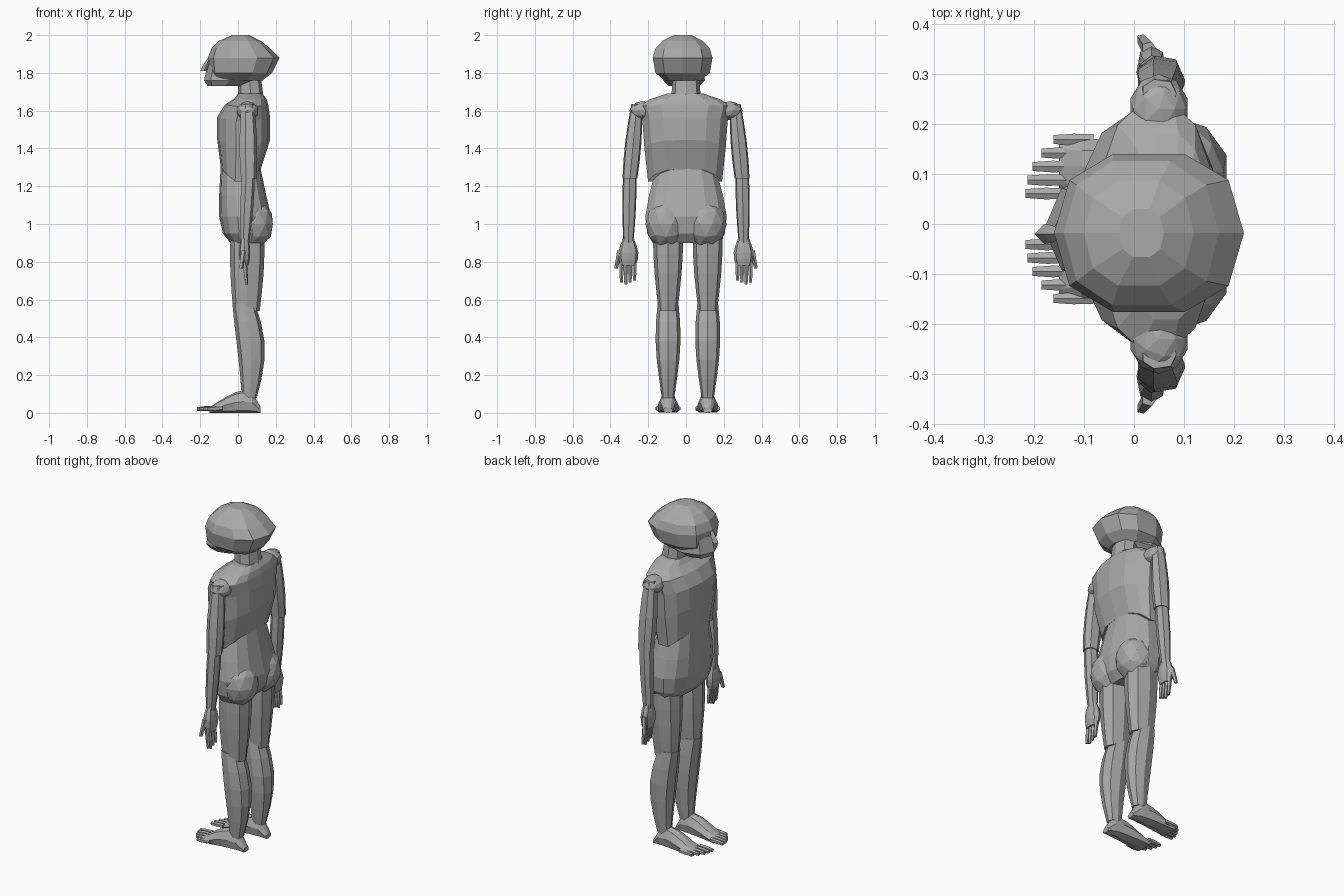
import bpy, bmesh, math
from mathutils import Vector

cube = bpy.data.objects.get("Cube")
if cube:
    bpy.data.objects.remove(cube, do_unlink=True)

grey = bpy.data.materials.new("plain grey")
grey.use_nodes = True
colour = (0.4, 0.4, 0.4, 1)
grey.diffuse_color = colour
grey.node_tree.nodes["Principled BSDF"].inputs["Base Color"].default_value = colour


def finish(name, bm):
    """Turn a bmesh into a flat-shaded grey object."""
    bmesh.ops.recalc_face_normals(bm, faces=bm.faces)
    mesh = bpy.data.meshes.new(name)
    bm.to_mesh(mesh)
    bm.free()
    mesh.materials.append(grey)
    obj = bpy.data.objects.new(name, mesh)
    bpy.context.collection.objects.link(obj)


def skin(name, rings):
    """Join rings of points with faces and close both ends."""
    bm = bmesh.new()
    loops = [[bm.verts.new(point) for point in ring] for ring in rings]
    for lower, upper in zip(loops, loops[1:]):
        for i in range(len(lower)):
            bm.faces.new((lower[i - 1], lower[i], upper[i], upper[i - 1]))
    bm.faces.new(loops[0])
    bm.faces.new(loops[-1])
    finish(name, bm)


def outline(sides, power=2.4):
    """Rounded-square outline with the given number of corners."""
    points = []
    for i in range(sides):
        angle = math.tau * i / sides
        c, s = math.cos(angle), math.sin(angle)
        points.append((math.copysign(abs(c) ** (2 / power), c),
                       math.copysign(abs(s) ** (2 / power), s)))
    return points


def body(name, sections, sides, middle, arch=0.0):
    """Stack sections of height, front, back and half width; arch lifts the lower rim."""
    rings = []
    for k, (height, front, back, half) in enumerate(sections):
        lift = arch * (1 - k / (len(sections) - 1)) ** 2
        centre, depth = (front + back) / 2, (back - front) / 2
        rings.append([(centre + u * depth, middle + v * half, height + lift * (1 - v ** 4))
                      for u, v in outline(sides)])
    skin(name, rings)


def limb(name, start, end, start_size, end_size, swell=0.0, bow=0.0, sides=8, steps=4):
    """Tapered limb that swells by a fraction and bows backwards at its middle."""
    start, end = Vector(start), Vector(end)
    start_size, end_size = Vector(start_size), Vector(end_size)
    run = end - start
    depth_axis = Vector((1, 0, 0)) if abs(run.z) > abs(run.x) else Vector((0, 0, 1))
    width_axis = Vector((0, 1, 0))
    rings = []
    for k in range(steps + 1):
        t = k / steps
        wave = math.sin(math.pi * t)
        centre = start.lerp(end, t) + depth_axis * bow * wave
        depth, width = start_size.lerp(end_size, t) * (1 + swell * wave)
        rings.append([centre + depth_axis * u * depth + width_axis * v * width
                      for u, v in outline(sides)])
    skin(name, rings)


def foot(name, middle, side):
    """Foot from heel to ball, with a high instep and a wide sole."""
    rings = []
    steps = 6
    for k in range(steps + 1):
        t = k / steps
        top = 0.03 + 0.09 * math.sin(math.pi * t ** 0.6)
        half = 0.025 + 0.035 * math.sqrt(t)
        rings.append([(0.12 - 0.27 * t, middle + side * u * half * (1 - 0.35 * max(v, 0)),
                       top * (1 + v) / 2) for u, v in outline(8, 3)])
    skin(name, rings)


def ball(name, centre, size):
    """Faceted ball stretched to the given half sizes."""
    bm = bmesh.new()
    bmesh.ops.create_icosphere(bm, subdivisions=2, radius=1)
    bmesh.ops.scale(bm, vec=size, verts=bm.verts)
    bmesh.ops.translate(bm, vec=centre, verts=bm.verts)
    finish(name, bm)


# Head, face and neck
body("head", [(1.76, -0.12, 0.13, 0.1), (1.8, -0.15, 0.18, 0.15), (1.88, -0.16, 0.22, 0.165),
              (1.93, -0.14, 0.17, 0.15), (1.97, -0.1, 0.12, 0.11), (2, -0.03, 0.06, 0.05)],
     sides=10, middle=-0.018)
body("jaw", [(1.73, -0.16, 0.02, 0.08), (1.76, -0.18, 0.1, 0.11), (1.85, -0.16, 0.1, 0.1)],
     sides=8, middle=-0.01)
limb("nose", (-0.15, -0.02, 1.88), (-0.18, -0.02, 1.81), (0.01, 0.01), (0.02, 0.02),
     swell=0.2, sides=4, steps=2)
limb("neck", (0.06, 0, 1.78), (0.07, 0, 1.64), (0.06, 0.07), (0.07, 0.08), steps=2)

# Chest shell, its lower rim arched over the belly and back
body("chest", [(1.22, -0.09, 0.12, 0.2), (1.4, -0.11, 0.17, 0.22), (1.54, -0.11, 0.17, 0.23),
               (1.62, -0.07, 0.16, 0.25), (1.66, -0.02, 0.15, 0.19), (1.69, 0, 0.13, 0.1)],
     sides=14, middle=-0.005, arch=0.07)

# Belly and hips
body("hips", [(0.9, -0.04, 0.12, 0.18), (0.95, -0.08, 0.16, 0.21), (1.04, -0.1, 0.175, 0.22),
              (1.15, -0.1, 0.15, 0.2), (1.34, -0.09, 0.11, 0.15)],
     sides=14, middle=0)

for side, where in ((-1, "front"), (1, "back")):
    # Leg, its foot and five toes
    hip = 0.01 + side * 0.105
    buttock = side * 0.105
    ball(where + "_buttock", (0.08, buttock, 1), (0.11, 0.11, 0.13))
    limb(where + "_thigh", (0.05, hip, 0.94), (0.045, hip, 0.54), (0.09, 0.08), (0.07, 0.05),
         swell=0.1)
    limb(where + "_shin", (0.03, hip, 0.58), (0.06, hip, 0.08), (0.06, 0.055), (0.04, 0.033),
         swell=0.45, bow=0.025, steps=5)
    foot(where + "_foot", hip, side)
    for i in range(5):
        across = hip + side * 0.027 * (i - 2)
        tip = 0.0035 * i * i - 0.217
        limb(f"{where}_toe_{i + 1}", (tip + 0.08, across, 0.025), (tip, across, 0.02),
             (0.012, 0.012), (0.01, 0.01), swell=0.2, sides=6, steps=2)

    # Shoulder and arm
    shoulder = side * 0.26
    elbow = side * 0.297
    wrist = side * 0.305
    ball(where + "_shoulder", (0.05, side * 0.23, 1.6), (0.06, 0.07, 0.05))
    limb(where + "_upper_arm", (0.05, shoulder, 1.635), (0.055, elbow, 1.24),
         (0.035, 0.03), (0.043, 0.04), swell=0.25, sides=7)
    limb(where + "_forearm", (0.055, elbow, 1.28), (0.035, wrist, 0.9),
         (0.035, 0.035), (0.025, 0.027), swell=0.2, sides=7)

    # Hand with four fingers and an outer thumb
    limb(where + "_palm", (0.035, wrist, 0.92), (0.035, wrist, 0.78),
         (0.02, 0.03), (0.02, 0.04), swell=0.5)
    for i in range(4):
        across = wrist + side * 0.023 * (i - 1.4)
        drop = 0.68 + 0.01 * abs(i - 2)
        limb(f"{where}_finger_{i + 1}", (0.035, across, 0.8), (0.045, across, drop),
             (0.012, 0.012), (0.008, 0.008), swell=0.1, sides=5, steps=2)
    limb(where + "_thumb", (0.03, side * 0.35, 0.86), (0.015, side * 0.37, 0.765),
         (0.015, 0.015), (0.01, 0.01), sides=5, steps=2)
